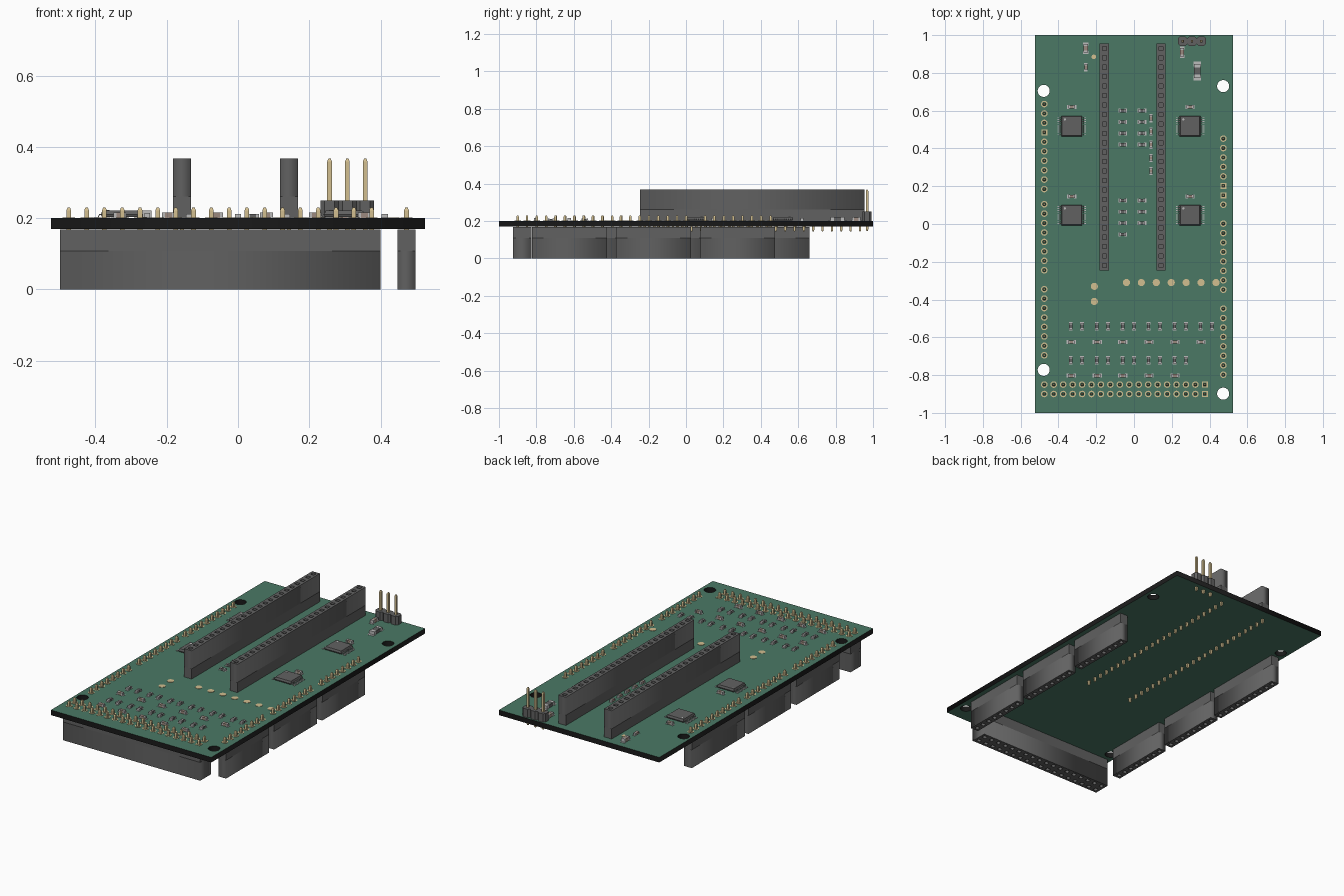
import bpy, bmesh, math
from mathutils import Matrix, Vector

if "Cube" in bpy.data.objects:
    bpy.data.objects.remove(bpy.data.objects["Cube"])


def material(name, rgb):
    m = bpy.data.materials.new(name)
    m.diffuse_color = (*rgb, 1)
    m.use_nodes = True
    m.node_tree.nodes["Principled BSDF"].inputs["Base Color"].default_value = m.diffuse_color
    return m


GREEN = material("board_green", (0.07, 0.19, 0.13))
BLACK = material("edge_black", (0.01, 0.01, 0.01))
DARK = material("dark_plastic", (0.12, 0.12, 0.12))
GOLD = material("gold", (0.65, 0.52, 0.28))
TIN = material("tin", (0.5, 0.5, 0.5))
TAN = material("ceramic", (0.33, 0.25, 0.21))
TOP, UNDER, P = 0.2, 0.17, 0.05      # board faces and pin pitch


def finish(name, bm, *mats):
    bmesh.ops.recalc_face_normals(bm, faces=bm.faces[:])
    me = bpy.data.meshes.new(name)
    bm.to_mesh(me)
    bm.free()
    for m in mats:
        me.materials.append(m)
    ob = bpy.data.objects.new(name, me)
    bpy.context.collection.objects.link(ob)
    return ob


def loft(bm, rings, mat=0):
    """Closed solid through a list of equal-length vertex rings."""
    vs = [[bm.verts.new(p) for p in r] for r in rings]
    n = len(vs[0])
    faces = [bm.faces.new(vs[0][::-1]), bm.faces.new(vs[-1])]
    for a, b in zip(vs, vs[1:]):
        for i in range(n):
            faces.append(bm.faces.new((a[i], a[(i + 1) % n], b[(i + 1) % n], b[i])))
    for f in faces:
        f.material_index = mat


def rect(x, y, hx, hy):
    return [(x - hx, y - hy), (x + hx, y - hy), (x + hx, y + hy), (x - hx, y + hy)]


def circle(x, y, r, n=24):
    return [(x + r * math.cos(2 * math.pi * i / n), y + r * math.sin(2 * math.pi * i / n)) for i in range(n)]


def at(pts, z):
    return [(x, y, z) for x, y in pts]


def box(bm, x, y, hx, hy, z0, z1, mat=0):
    loft(bm, [at(rect(x, y, hx, hy), z0), at(rect(x, y, hx, hy), z1)], mat)


def pin(bm, x, y, z0, z1, h=0.0065, tip=0.008):
    loft(bm, [at(rect(x, y, h * k, h * k), z) for z, k in
              ((z0, .5), (z0 + tip, 1), (z1 - tip, 1), (z1, .5))])


def ring_pad(bm, x, y, square=False):
    outer = rect(x, y, .016, .016) if square else circle(x, y, .0175, 16)
    inner = rect(x, y, .01, .01) if square else circle(x, y, .0115, 16)
    n = len(outer)
    rings = [[bm.verts.new((*p, z)) for p in pts] for pts, z in
             ((outer, TOP), (outer, TOP + .0015), (inner, TOP + .0015), (inner, TOP))]
    for a, b in zip(rings, rings[1:]):
        for i in range(n):
            bm.faces.new((a[i], a[(i + 1) % n], b[(i + 1) % n], b[i]))


def plate(outline, holes, z0, z1):
    """Extruded flat outline with through holes, returned as a bmesh."""
    cu = bpy.data.curves.new("outline", 'CURVE')
    cu.dimensions, cu.fill_mode, cu.extrude = '2D', 'BOTH', (z1 - z0) / 2
    for pts in [outline] + holes:
        s = cu.splines.new('POLY')
        s.points.add(len(pts) - 1)
        for p, (x, y) in zip(s.points, pts):
            p.co = (x, y, 0, 1)
        s.use_cyclic_u = True
    ob = bpy.data.objects.new("outline", cu)
    bpy.context.collection.objects.link(ob)
    me = bpy.data.meshes.new_from_object(ob.evaluated_get(bpy.context.evaluated_depsgraph_get()))
    bm = bmesh.new()
    bm.from_mesh(me)
    bpy.data.objects.remove(ob)
    bpy.data.meshes.remove(me)
    bmesh.ops.translate(bm, verts=bm.verts[:], vec=(0, 0, (z0 + z1) / 2))
    bmesh.ops.remove_doubles(bm, verts=bm.verts[:], dist=1e-5)
    bmesh.ops.recalc_face_normals(bm, faces=bm.faces[:])
    for f in bm.faces:
        f.material_index = 0
    return bm


# circuit board: green faces, black edges, four mounting holes
mounts = [(-.478, .705), (.472, .73), (-.478, -.772), (.472, -.898)]
bm = plate(rect(0, 0, .525, 1), [circle(x, y, .032, 32) for x, y in mounts], UNDER, TOP)
for f in bm.faces:
    f.material_index = 0 if abs(f.normal.z) > .5 else 1
finish("circuit_board", bm, GREEN, BLACK)


def socket(name, x, y, nx, ny, z0, z1, up):
    """Pin socket strip with square openings; x, y is its lowest pin."""
    pins = [(x + P * i, y + P * j) for i in range(nx) for j in range(ny)]
    cx, cy = x + P * (nx - 1) / 2, y + P * (ny - 1) / 2
    floor = .06
    a, b = (z0 + floor, z1) if up else (z0, z1 - floor)
    bm = plate(rect(cx, cy, P * nx / 2, P * ny / 2), [rect(*p, .011, .011) for p in pins], a, b)
    lo, hi = (z0, z0 + floor) if up else (z1 - floor, z1)
    box(bm, cx, cy, P * nx / 2, P * ny / 2, lo, hi)
    finish(name, bm, DARK)
    return pins


# sockets under the board
low = socket("front_socket", -.475, -.9, 18, 2, 0, .168, False)
for i, (x, y, n) in enumerate([(.473, .102, 8), (.473, -.348, 8), (.473, -.798, 8),
                               (-.475, .185, 10), (-.475, -.245, 8), (-.475, -.695, 8)]):
    low += socket(f"side_socket_{i + 1}", x, y, 1, n, 0, .168, False)
square = {(.473, .202), (.473, .152), (-.475, .485), (.375, -.9), (.375, -.85)}
pads, pins = bmesh.new(), bmesh.new()
for x, y in low:
    pin(pins, x, y, .16, .23)
    ring_pad(pads, x, y, (round(x, 3), round(y, 3)) in square)
finish("socket_pins", pins, GOLD)
finish("solder_rings", pads, GOLD)

# two tall module sockets on top, with their pins poking out below
pins = bmesh.new()
for side, x in (("left", -.157), ("right", .143)):
    for px, py in socket(f"module_socket_{side}", x, -.22, 1, 24, TOP, .367, True):
        pin(pins, px, py, .143, .21, .006)
finish("module_socket_pins", pins, GOLD)

# three-pin jumper header with chamfered segments
bm, pins = bmesh.new(), bmesh.new()
for x in (.257, .307, .357):
    y, h, c = .968, .025, .014
    octa = [(x - c, y - h), (x + c, y - h), (x + h, y - c), (x + h, y + c),
            (x + c, y + h), (x - c, y + h), (x - h, y + c), (x - h, y - c)]
    loft(bm, [at(octa, TOP), at(octa, .25)])
    pin(pins, x, y, .145, .367)
finish("jumper_header", bm, DARK)
finish("jumper_pins", pins, GOLD)

# four chips with gull-wing leads on both sides
wing = [(.05, .2085), (.058, .2085), (.062, .2005), (.075, .2005),
        (.075, .203), (.064, .203), (.06, .211), (.05, .211)]
for i, (x, y) in enumerate([(-.33, .518), (.297, .518), (-.33, .047), (.297, .047)]):
    bm = bmesh.new()
    loft(bm, [at(rect(x, y, .055 - d, .054 - d), z) for z, d in
              ((.203, .003), (.21, 0), (.222, .004))])
    loft(bm, [at(circle(x - .036, y + .036, .006, 12), z) for z in (.2215, .2226)], 1)
    for s in (-1, 1):
        for k in range(10):
            ly = y + (k - 4.5) * .01
            loft(bm, [[(x + s * a, ly + d, z) for a, z in wing] for d in (-.002, .002)], 1)
    finish(f"chip_{i + 1}", bm, DARK, TIN)


def smd(bm, x, y, length, width, height, vertical=False):
    """Surface-mount part: a body between two metal end caps."""
    L, W, e = length / 2, width / 2, length * .12

    def bar(off, hl, hw, z1, mat):
        if vertical:
            box(bm, x, y + off, hw, hl, TOP, z1, mat)
        else:
            box(bm, x + off, y, hl, hw, TOP, z1, mat)
    bar(0, L - 2 * e, W * .95, TOP + height * .95, 0)
    for s in (-1, 1):
        bar(s * (L - e), e, W, TOP + height, 1)
        bar(s * L, e * 1.5, W * 1.15, TOP + .0015, 1)


# resistors
bm = bmesh.new()
for x in (-.06, .042):
    for y in (.6, .54, .48, .42, .125, .065, .005):
        smd(bm, x, y, .034, .018, .012)
smd(bm, -.06, -.055, .034, .018, .012)
cols = [c + d for c in (-.335, -.197, -.06, .077, .215, .352) for d in (0, .06)]
for y, xs in ((-.542, cols), (-.722, cols[:10])):
    for x in xs:
        smd(bm, x, y, .034, .018, .012, True)
smd(bm, .335, .81, .075, .034, .02, True)
finish("resistors", bm, DARK, TIN)

# capacitors
bm = bmesh.new()
for x, y in [(-.33, .62), (.297, .62), (-.33, .146), (.297, .146)]:
    smd(bm, x, y, .036, .018, .016)
caps = (-.332, -.195, -.06, .08, .217, .355)
for y, xs in ((-.625, caps), (-.803, caps[:5])):
    for x in xs:
        smd(bm, x, y, .036, .018, .016)
for y in (.56, .49, .42, .35, .28):
    smd(bm, .09, y, .032, .014, .014, True)
smd(bm, -.255, .93, .045, .025, .022, True)
smd(bm, .255, .91, .045, .022, .02, True)
smd(bm, -.255, .83, .032, .016, .014, True)
finish("capacitors", bm, TAN, TIN)

# round test pads
bm = bmesh.new()
spots = [(-.21, -.33), (-.21, -.41)] + [(-.04 + .079 * i, -.31) for i in range(7)]
for x, y in spots:
    loft(bm, [at(circle(x, y, .019), z) for z in (TOP, TOP + .002)])
loft(bm, [at(circle(-.213, .885, .012), z) for z in (TOP, TOP + .002)])
finish("test_pads", bm, GOLD)
